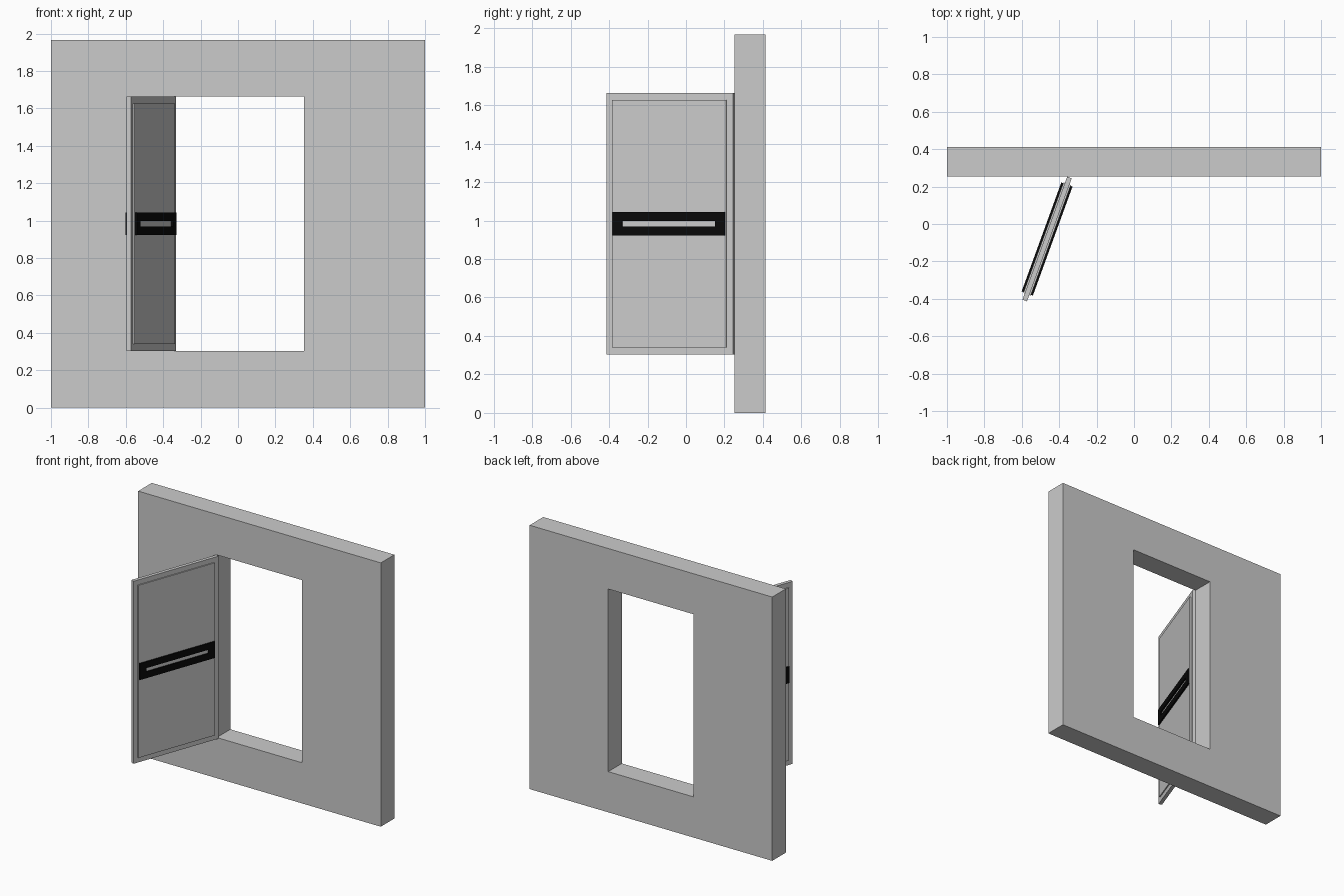
import bpy, bmesh
from math import sin, cos, radians
from mathutils import Matrix

if "Cube" in bpy.data.objects:
    bpy.data.objects.remove(bpy.data.objects["Cube"])

black = bpy.data.materials.new("black")
black.diffuse_color = (0.003, 0.003, 0.003, 1)
black.use_nodes = True
black.node_tree.nodes["Principled BSDF"].inputs["Base Color"].default_value = black.diffuse_color


def add_part(name, bm, matrix, mat=None):
    bmesh.ops.recalc_face_normals(bm, faces=bm.faces)
    mesh = bpy.data.meshes.new(name)
    bm.to_mesh(mesh)
    bm.free()
    obj = bpy.data.objects.new(name, mesh)
    obj.matrix_world = matrix
    if mat:
        mesh.materials.append(mat)
    bpy.context.collection.objects.link(obj)
    return obj


def box(name, x, y, z, matrix=Matrix(), mat=None):
    bm = bmesh.new()
    bmesh.ops.create_cube(bm, size=1)
    for v in bm.verts:
        v.co = [r[0] if c < 0 else r[1] for c, r in zip(v.co, (x, y, z))]
    return add_part(name, bm, matrix, mat)


def frame(name, outer, inner, y, matrix=Matrix(), mat=None):
    """Rectangular ring in the XZ plane; outer and inner are (x0, x1, z0, z1)."""
    bm = bmesh.new()
    rings = [[bm.verts.new((px, d, pz)) for px, pz in
              ((r[0], r[2]), (r[1], r[2]), (r[1], r[3]), (r[0], r[3]))]
             for r, d in ((outer, y[0]), (outer, y[1]), (inner, y[1]), (inner, y[0]))]
    for k in range(4):
        a, b = rings[k], rings[(k + 1) % 4]
        for i in range(4):
            j = (i + 1) % 4
            bm.faces.new((a[i], a[j], b[j], b[i]))
    return add_part(name, bm, matrix, mat)


# Wall with the door opening
frame("wall", (-1, 1, 0, 1.966), (-0.352, 0.352, 0.303, 1.664), (0.253, 0.413))

# Door space: x runs from the hinge to the free edge, y through the thickness
s, c = sin(radians(20)), cos(radians(20))
door = Matrix(((-s, c, 0, -0.345), (-c, -s, 0, 0.2486), (0, 0, 1, 0), (0, 0, 0, 1)))

# Door slab
box("door_slab", (0, 0.70), (-0.013, 0.013), (0.303, 1.663), door)

# Raised panel and slotted black bar on both faces
for side, sign in (("front", 1), ("back", -1)):
    box("door_panel_" + side, (0.035, 0.665), sorted((sign * 0.012, sign * 0.021)),
        (0.340, 1.626), door)
    frame("push_bar_" + side, (0.040, 0.660, 0.923, 1.044), (0.093, 0.607, 0.969, 0.998),
          (sign * 0.0205, sign * 0.032), door, black)
